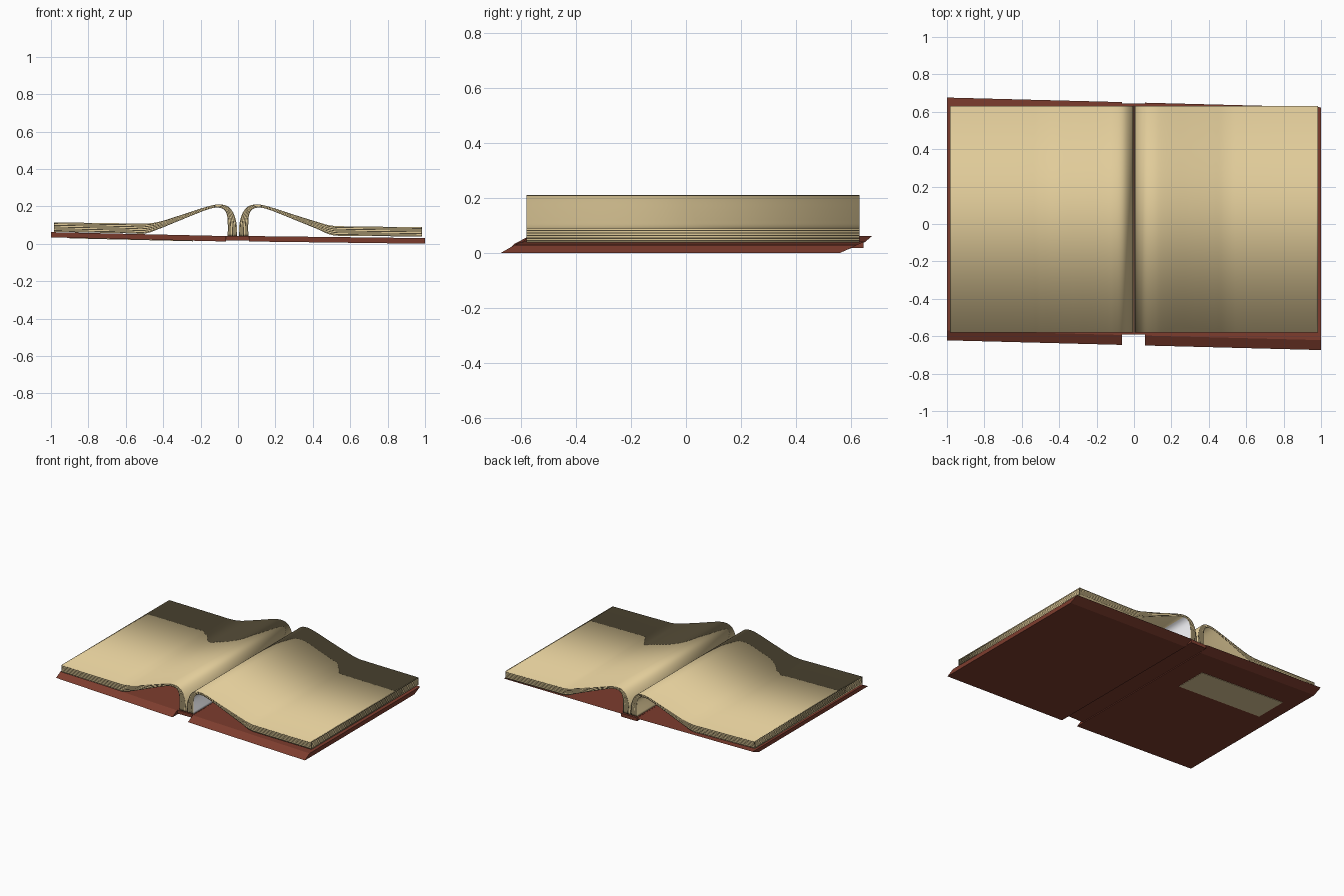
import bpy, bmesh
from mathutils import Vector

if "Cube" in bpy.data.objects:
    bpy.data.objects.remove(bpy.data.objects["Cube"])


def material(name, rgb):
    m = bpy.data.materials.new(name)
    m.diffuse_color = (*rgb, 1)
    m.use_nodes = True
    m.node_tree.nodes["Principled BSDF"].inputs["Base Color"].default_value = m.diffuse_color
    return m


CREAM = material("cream_paper", (0.75, 0.60, 0.32))
DARK = material("page_gap", (0.075, 0.06, 0.032))
COVER = material("red_brown_cover", (0.205, 0.046, 0.027))
GREY = material("pale_lining", (0.75, 0.75, 0.78))


def finish(name, bm, mats, smooth=False):
    bmesh.ops.recalc_face_normals(bm, faces=bm.faces[:])
    me = bpy.data.meshes.new(name)
    bm.to_mesh(me)
    bm.free()
    for m in mats:
        me.materials.append(m)
    for p in me.polygons:
        p.use_smooth = smooth
    ob = bpy.data.objects.new(name, me)
    bpy.context.collection.objects.link(ob)
    return ob


def slab(name, bottom, top, mat):
    """Eight-cornered board from a bottom and a top loop."""
    bm = bmesh.new()
    b = [bm.verts.new(c) for c in bottom]
    t = [bm.verts.new(c) for c in top]
    bm.faces.new(b)
    bm.faces.new(t)
    for i in range(4):
        j = (i + 1) % 4
        bm.faces.new((b[i], b[j], t[j], t[i]))
    return finish(name, bm, [mat])


def catmull(pts, steps=5):
    """Smooth curve through the profile points."""
    p = [Vector(q) for q in pts]
    p = [2 * p[0] - p[1]] + p + [2 * p[-1] - p[-2]]
    out = []
    for i in range(1, len(p) - 2):
        a, b, c, d = p[i - 1:i + 3]
        for k in range(steps):
            t = k / steps
            out.append(0.5 * (2 * b + (c - a) * t + (2 * a - 5 * b + 4 * c - d) * t * t
                              + (3 * b - a - 3 * c + d) * t ** 3))
    return out + [p[-2]]


def page_block(name, outer, inner, side, lining, rows=11, y0=-0.58, y1=0.63):
    """Arched stack of pages with striped edges, hollow beneath."""
    top, low = catmull(outer), catmull(inner)
    bm = bmesh.new()
    grid = {}
    for i, (a, b) in enumerate(zip(top, low)):
        for r in range(rows + 1):
            q = a.lerp(b, r / rows)
            for e, y in enumerate((y0, y1)):
                grid[i, r, e] = bm.verts.new((side * q.x, y, q.y))
    n = len(top) - 1
    for i in range(n):
        for r in (0, rows):
            f = bm.faces.new([grid[i, r, 0], grid[i + 1, r, 0],
                              grid[i + 1, r, 1], grid[i, r, 1]])
            # lining on the inner wall next to the spine
            if r and abs(f.calc_center_median().x) < 0.11:
                f.material_index = 2
        for r in range(rows):
            for e in (0, 1):
                f = bm.faces.new([grid[i, r, e], grid[i + 1, r, e],
                                  grid[i + 1, r + 1, e], grid[i, r + 1, e]])
                f.material_index = r % 2
    for i in (0, n):
        for r in range(rows):
            f = bm.faces.new([grid[i, r, 0], grid[i, r + 1, 0],
                              grid[i, r + 1, 1], grid[i, r, 1]])
            f.material_index = r % 2
    return finish(name, bm, [CREAM, DARK, lining], smooth=True)


# Page blocks: outer (reading) curve and inner (hollow side) curve
arch_top = [(0.004, 0.042), (0.008, 0.11), (0.025, 0.165), (0.055, 0.2), (0.1, 0.21),
            (0.16, 0.2), (0.3, 0.155), (0.42, 0.118)]
arch_low = [(0.055, 0.042), (0.055, 0.11), (0.06, 0.155), (0.075, 0.182), (0.105, 0.193),
            (0.16, 0.184), (0.3, 0.129), (0.42, 0.08)]
page_block("right_pages",
           arch_top + [(0.5, 0.097), (0.6, 0.093), (0.95, 0.089), (0.98, 0.089)],
           arch_low + [(0.5, 0.047), (0.6, 0.042), (0.95, 0.039), (0.98, 0.038)], 1, GREY)
page_block("left_pages",
           arch_top + [(0.5, 0.108), (0.6, 0.109), (0.95, 0.114), (0.98, 0.114)],
           arch_low + [(0.5, 0.054), (0.6, 0.056), (0.95, 0.063), (0.98, 0.064)], -1, CREAM)


# Cover boards: slightly skewed, with slanted front and back edges
def board(name, xa, xb, low, high):
    def loop(zs, f, b):
        return [(xa, f - 0.026 * xa, zs[0]), (xb, f - 0.026 * xb, zs[1]),
                (xb, b - 0.026 * xb, zs[1]), (xa, b - 0.026 * xa, zs[0])]
    return slab(name, loop(low, -0.648, 0.585), loop(high, -0.595, 0.65), COVER)


board("left_cover", -1.0, -0.065, (0.034, 0.012), (0.062, 0.041))
board("right_cover", 0.06, 1.0, (0.012, 0.0), (0.041, 0.03))

# Spine strip between the boards
rect = [(-0.065, -0.59), (0.06, -0.59), (0.06, 0.645), (-0.065, 0.645)]
slab("spine", [(x, y, 0.018) for x, y in rect], [(x, y, 0.042) for x, y in rect], COVER)


# Paper label on the underside of the left board
def under(x):
    return 0.012 + (0.034 - 0.012) * (-0.065 - x) / 0.935


lab = [(-0.90, 0.18), (-0.24, 0.165), (-0.24, 0.395), (-0.90, 0.415)]
slab("label", [(x, y, under(x) - 0.003) for x, y in lab],
     [(x, y, under(x) + 0.002) for x, y in lab], CREAM)
